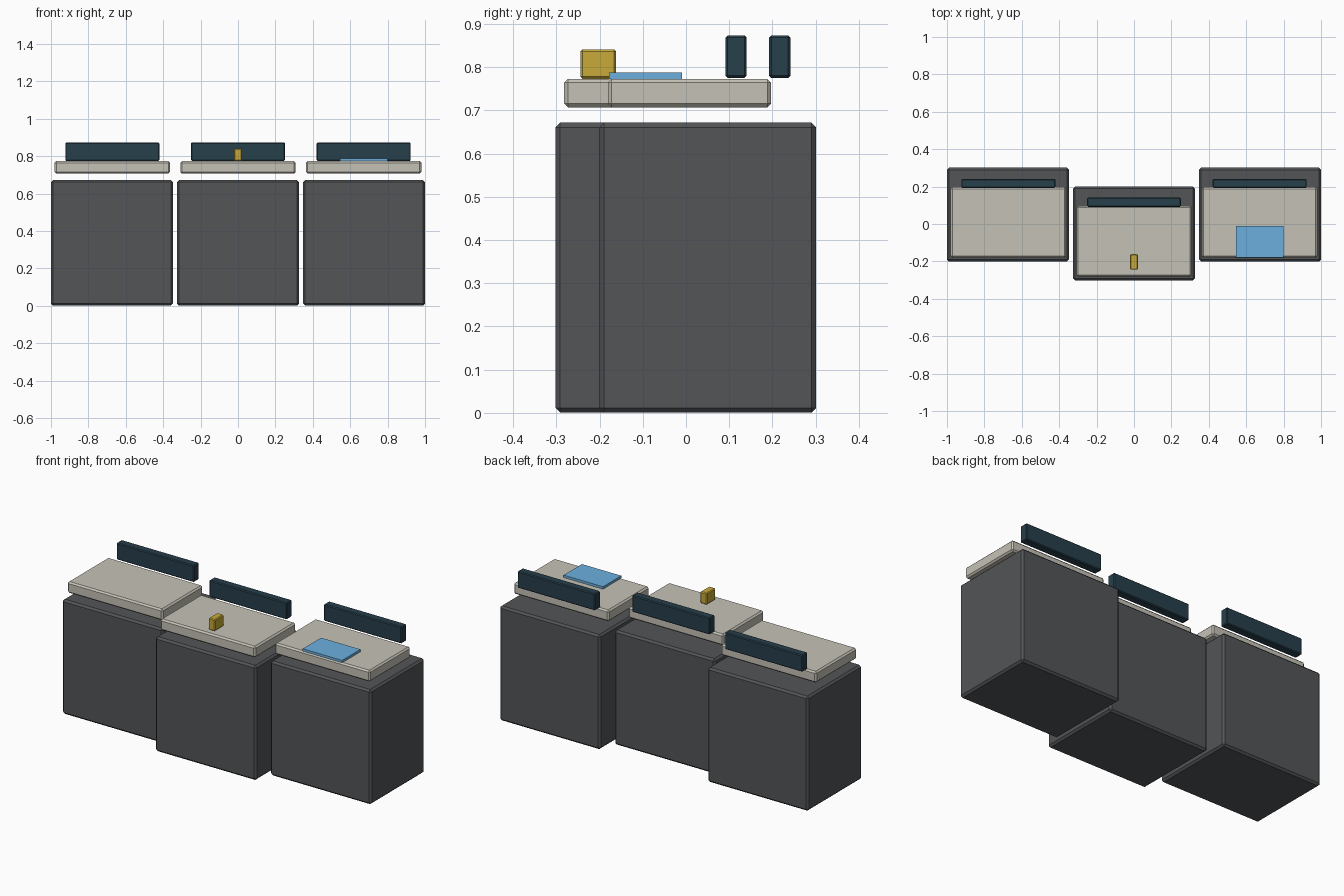
import bpy

if "Cube" in bpy.data.objects:
    bpy.data.objects.remove(bpy.data.objects["Cube"])


def material(name, rgb):
    m = bpy.data.materials.new(name)
    m.diffuse_color = (*rgb, 1)
    m.use_nodes = True
    m.node_tree.nodes["Principled BSDF"].inputs["Base Color"].default_value = m.diffuse_color
    return m


def box(name, center, size, mat, bevel=0.0):
    """Box with an optional one-segment chamfer on every edge."""
    bpy.ops.mesh.primitive_cube_add(size=1, location=center)
    ob = bpy.context.object
    ob.name = name
    ob.scale = size
    bpy.ops.object.transform_apply(location=False, rotation=False, scale=True)
    ob.data.materials.append(mat)
    if bevel:
        mod = ob.modifiers.new("chamfer", 'BEVEL')
        mod.width = bevel
        mod.segments = 1
        mod.limit_method = 'ANGLE'
    return ob


body = material("dark_grey", (0.085, 0.09, 0.095))
top = material("stone", (0.56, 0.54, 0.47))
dark = material("dark_teal", (0.02, 0.05, 0.07))
gold = material("gold", (0.58, 0.40, 0.04))
blue = material("blue", (0.15, 0.43, 0.73))

# Three desk units, the middle one set forward
for side, x, y in (("left", -0.674, 0.05), ("middle", 0, -0.051), ("right", 0.674, 0.05)):
    box(side + "_cabinet", (x, y, 0.336), (0.652, 0.502, 0.671), body, 0.011)
    px = x * 0.997
    # floating worktop and rear panel
    box(side + "_worktop", (px, y - 0.042, 0.74), (0.617, 0.378, 0.066), top, 0.009)
    box(side + "_rear_panel", (px, y + 0.167, 0.824), (0.503, 0.049, 0.098), dark, 0.005)

# Small objects on the worktops
box("gold_block", (0, -0.203, 0.807), (0.043, 0.083, 0.068), gold, 0.005)
box("blue_sheet", (0.672, -0.094, 0.78), (0.255, 0.169, 0.014), blue)
